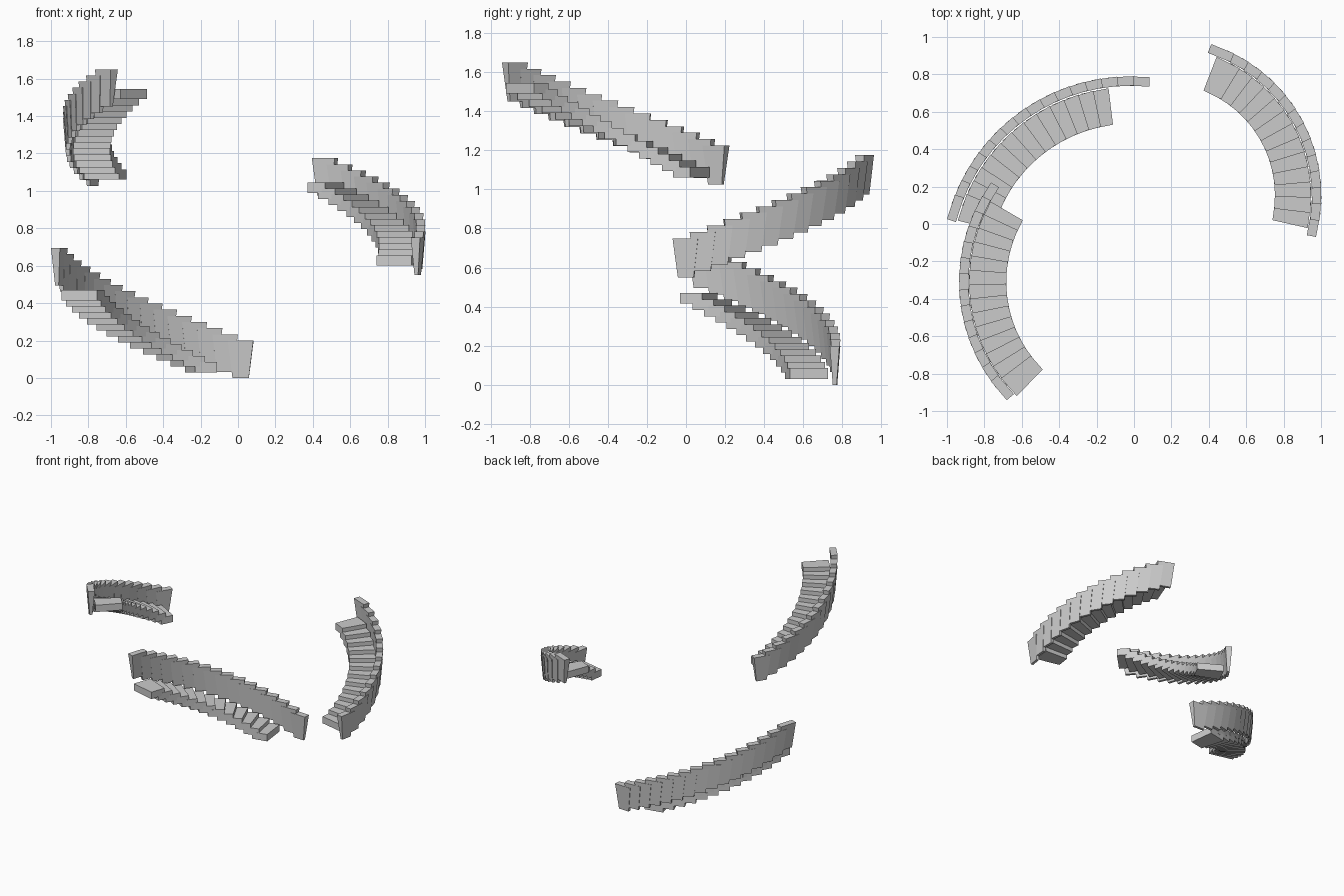
import bpy, bmesh
from math import radians, cos, sin

if "Cube" in bpy.data.objects:
    bpy.data.objects.remove(bpy.data.objects["Cube"])

TREAD_H, PANEL_H = 0.055, 0.2


def block(bm, low, high):
    """Six-sided block from a lower and an upper loop of four points."""
    a = [bm.verts.new(p) for p in low]
    b = [bm.verts.new(p) for p in high]
    bm.faces.new(a[::-1])
    bm.faces.new(b)
    for i in range(4):
        j = (i + 1) % 4
        bm.faces.new((a[i], a[j], b[j], b[i]))


def finish(bm, name):
    bmesh.ops.recalc_face_normals(bm, faces=bm.faces)
    me = bpy.data.meshes.new(name)
    bm.to_mesh(me)
    bm.free()
    bpy.context.collection.objects.link(bpy.data.objects.new(name, me))


def treads(name, c, r0, r1, a0, a1, width, z0, z1, n):
    # overlapping wedge-shaped steps climbing around the arc
    bm = bmesh.new()
    for i in range(n):
        t = i / (n - 1)
        s = radians(a0 + (a1 - width - a0) * t)
        e = s + radians(width)
        z = z0 + (z1 - z0) * t

        def loop(h):
            return [(c[0] + r * cos(a), c[1] + r * sin(a), h)
                    for r, a in ((r0, s), (r1, s), (r1, e), (r0, e))]
        block(bm, loop(z), loop(z + TREAD_H))
    finish(bm, name)


def panels(name, c, r0, r1, a0, a1, width, z0, z1, n):
    # straight side panels, narrower and thinner towards the bottom
    bm = bmesh.new()
    mid = (r0 + r1) / 2
    for i in range(n):
        t = i / (n - 1)
        a = radians(a0 + width / 2 + (a1 - a0 - width) * t)
        z = z0 + (z1 - z0) * t
        half = mid * radians(width) / 2

        def loop(thick, length, h):
            return [(c[0] + (mid + u) * cos(a) - v * sin(a),
                     c[1] + (mid + u) * sin(a) + v * cos(a), h)
                    for u, v in ((-thick, -length), (thick, -length),
                                 (thick, length), (-thick, length))]
        block(bm, loop(0.010, half - 0.025, z),
              loop((r1 - r0) / 2, half, z + PANEL_H))
    finish(bm, name)


# lower flight
c = (-0.02, -0.22)
treads("lower_treads", c, 0.757, 0.953, 97, 165.5, 9, 0.03, 0.415, 13)
panels("lower_side_panels", c, 0.958, 1.008, 84, 166, 8, 0.0, 0.495, 16)

# middle flight
c = (0.153, 0.153)
treads("middle_treads", c, 0.602, 0.795, -12.7, 68.7, 10, 0.60, 0.99, 13)
panels("middle_side_panels", c, 0.797, 0.847, -15.3, 72.3, 9.2, 0.55, 0.975, 14)

# upper flight
c = (-0.028, -0.31)
treads("upper_treads", c, 0.656, 0.855, 149.8, 225.5, 8.5, 1.06, 1.49, 14)
panels("upper_side_panels", c, 0.856, 0.906, 144, 224.2, 8.6, 1.025, 1.45, 14)
